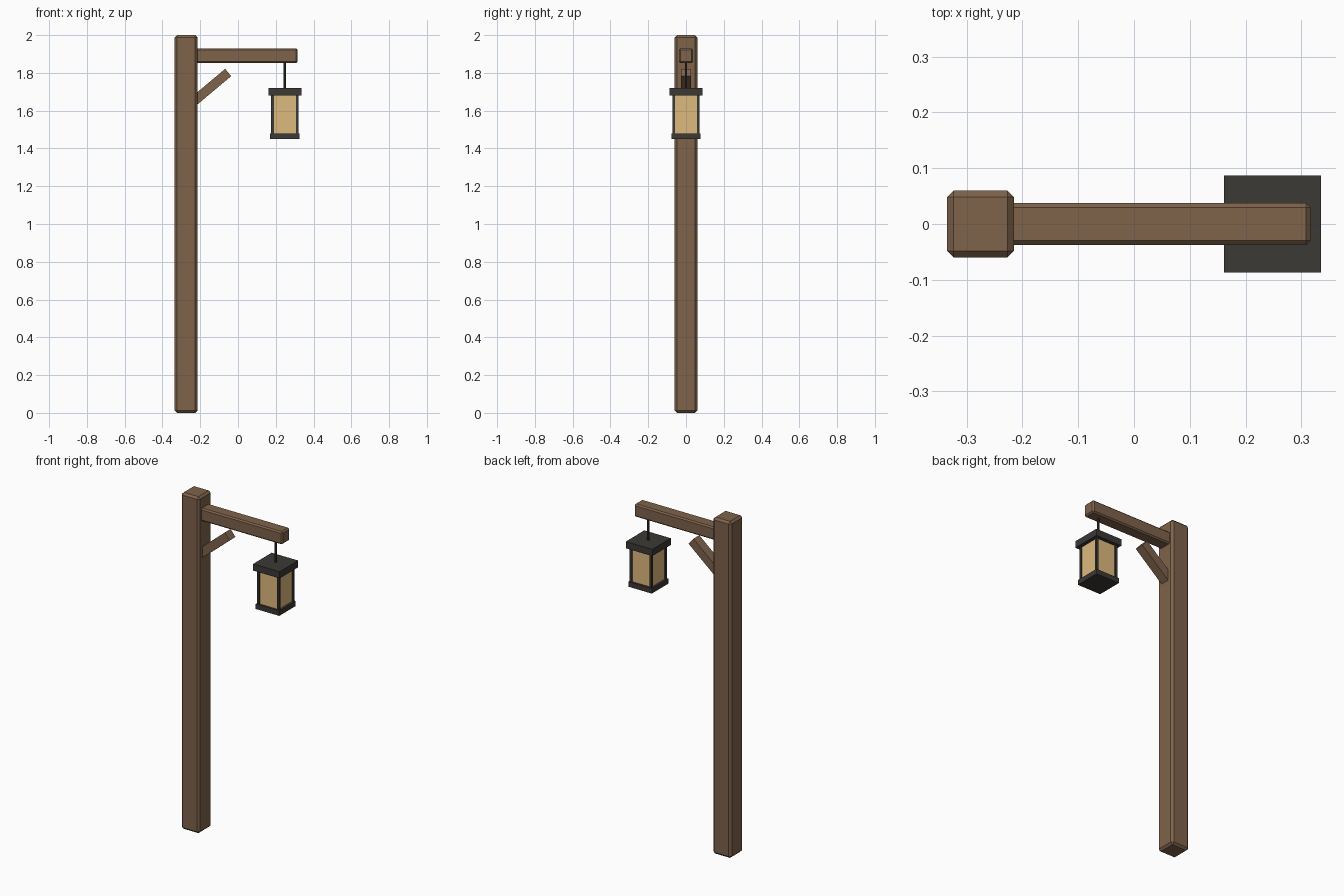
import bpy
from math import radians, cos, sin

if "Cube" in bpy.data.objects:
    bpy.data.objects.remove(bpy.data.objects["Cube"])


def material(name, rgb):
    m = bpy.data.materials.new(name)
    m.diffuse_color = (*rgb, 1)
    m.use_nodes = True
    m.node_tree.nodes["Principled BSDF"].inputs["Base Color"].default_value = m.diffuse_color
    return m


WOOD = material("wood", (0.21, 0.125, 0.07))
IRON = material("iron", (0.045, 0.041, 0.037))
GLASS = material("glass", (0.73, 0.49, 0.21))


def box(name, loc, size, mat, bevel=0, tilt=0):
    bpy.ops.mesh.primitive_cube_add(size=1, location=loc)
    o = bpy.context.object
    o.name = name
    o.scale = size
    bpy.ops.object.transform_apply(location=False, rotation=False, scale=True)
    o.rotation_euler.y = tilt
    o.data.materials.append(mat)
    if bevel:
        mod = o.modifiers.new("chamfer", 'BEVEL')
        mod.width = bevel
        mod.segments = 1
    return o


# Wooden post and arm with chamfered edges
box("post", (-0.275, 0, 1), (0.12, 0.12, 2), WOOD, 0.012)
box("arm", (0.033, 0, 1.891), (0.566, 0.076, 0.076), WOOD, 0.008)

# Diagonal brace, its lower end buried in the post
angle, length = radians(40), 0.27
tip_x, tip_z = -0.052, 1.802
box("brace", (tip_x - cos(angle) * length / 2, 0, tip_z - sin(angle) * length / 2),
    (length, 0.055, 0.05), WOOD, tilt=-angle)

# Hanging rod
LX = 0.248
bpy.ops.mesh.primitive_cylinder_add(vertices=8, radius=0.006, depth=0.17,
                                    location=(LX, 0, 1.785))
rod = bpy.context.object
rod.name = "hanging_rod"
rod.data.materials.append(IRON)

# Lantern cap, base and glass
box("lantern_cap", (LX, 0, 1.699), (0.174, 0.174, 0.04), IRON)
box("lantern_base", (LX, 0, 1.465), (0.155, 0.155, 0.03), IRON)
box("lantern_glass", (LX, 0, 1.58), (0.13, 0.13, 0.204), GLASS)

# Corner bars of the lantern
for sx in (-1, 1):
    for sy in (-1, 1):
        box("lantern_corner_bar", (LX + sx * 0.065, sy * 0.065, 1.58),
            (0.014, 0.014, 0.204), IRON)
